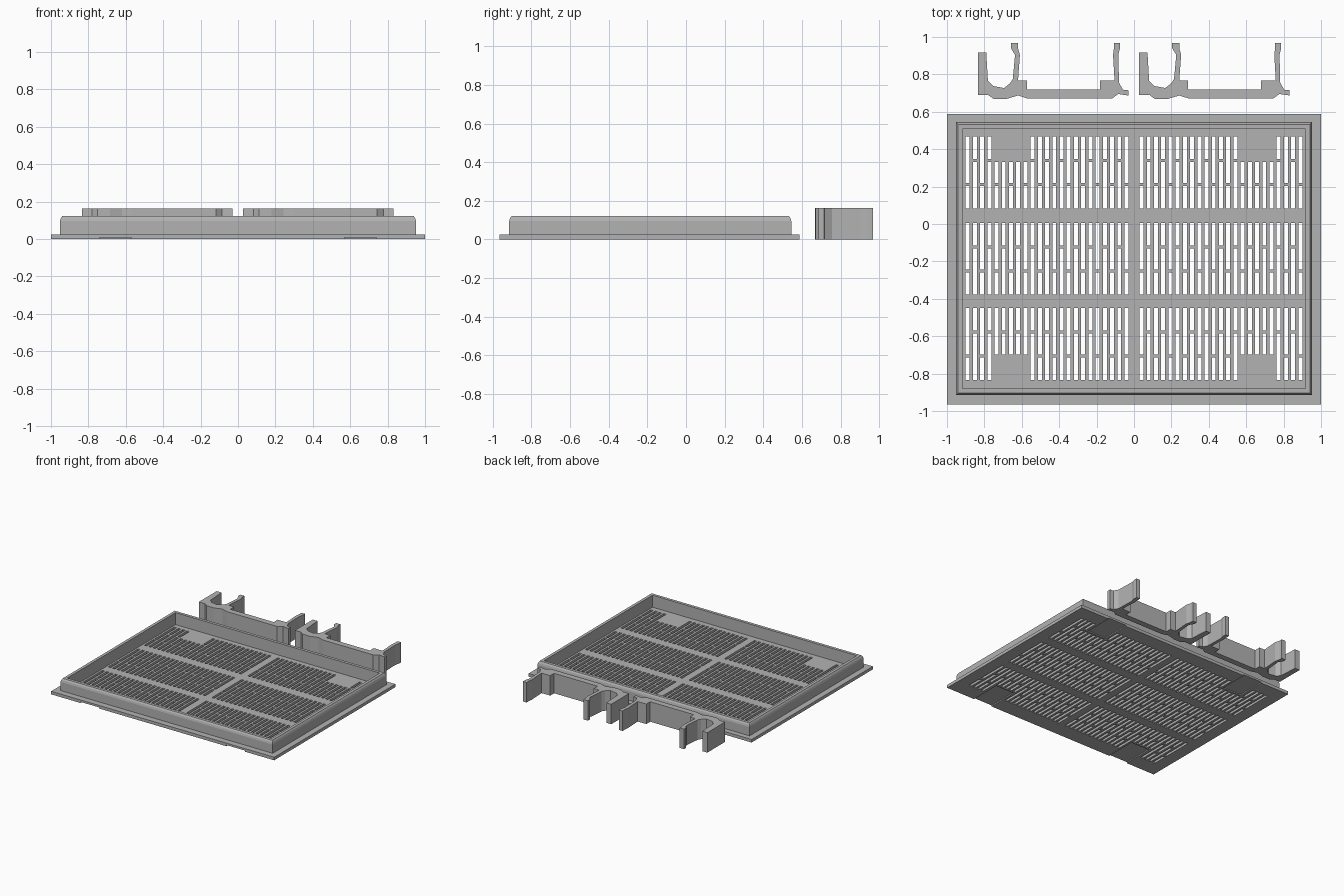
import bpy, bmesh

if "Cube" in bpy.data.objects:
    bpy.data.objects.remove(bpy.data.objects["Cube"])

grey = bpy.data.materials.new("grey plastic")
grey.diffuse_color = (0.45, 0.45, 0.45, 1)
grey.use_nodes = True
grey.node_tree.nodes["Principled BSDF"].inputs["Base Color"].default_value = grey.diffuse_color


def finish(bm, name):
    bmesh.ops.recalc_face_normals(bm, faces=bm.faces)
    me = bpy.data.meshes.new(name)
    bm.to_mesh(me)
    bm.free()
    me.materials.append(grey)
    ob = bpy.data.objects.new(name, me)
    bpy.context.collection.objects.link(ob)
    return ob


def add_box(bm, x0, x1, y0, y1, z0, z1):
    vs = bmesh.ops.create_cube(bm, size=1)["verts"]
    for v in vs:
        v.co = (x1 if v.co.x > 0 else x0, y1 if v.co.y > 0 else y0, z1 if v.co.z > 0 else z0)


# Base plate
Y0, Y1, MID = -0.965, 0.588, -0.185
bm = bmesh.new()
add_box(bm, -1, 1, Y0, Y1, 0, 0.025)
plate = finish(bm, "vent_plate")

# Cutter: three rows of slots, each column broken by a staggered bridge
PITCH, WIDTH, BAR = 0.0386, 0.021, 0.008
bm = bmesh.new()
for side in (-1, 1):
    for row, (lo, hi) in enumerate(((-0.835, -0.45), (-0.378, 0.006), (0.083, 0.468))):
        third = (hi - lo) / 3
        for i in range(23):
            a, b = lo, hi
            if 4 <= i <= 8:                       # shortened next to the clip seats
                if row == 0:
                    a = lo + third + BAR
                if row == 2:
                    b = hi - third - BAR
            x = 0.9 - i * PITCH
            xs = sorted((side * x, side * (x - WIDTH)))
            bridge = lo + third * (1 + i % 2)
            for s0, s1 in ((a, bridge - BAR), (bridge + BAR, b)):
                if s1 - s0 > 0.02:
                    add_box(bm, *xs, s0, s1, -0.1, 0.1)
    # Shallow clip seats under the plate, open at the edge
    xs = sorted((side * 0.57, side * 0.74))
    add_box(bm, *xs, Y0 - 0.1, -0.71, -0.1, 0.009)
    add_box(bm, *xs, 0.345, Y1 + 0.1, -0.1, 0.009)
cutter = finish(bm, "slot_cutter")
cutter.hide_render = True
mod = plate.modifiers.new("slots", "BOOLEAN")
mod.operation, mod.solver, mod.object = "DIFFERENCE", "EXACT", cutter
bpy.context.view_layer.objects.active = plate
bpy.ops.object.modifier_apply(modifier=mod.name)
bpy.data.objects.remove(cutter)

# Raised rim: cross-section (inset, height) swept round a rectangle
section = [(0, 0.02), (0, 0.095), (0.004, 0.11), (0.012, 0.122), (0.036, 0.122), (0.036, 0.02)]
bm = bmesh.new()
loops = []
for inset, z in section:
    hx, hy = 0.952 - inset, 0.73 - inset
    loops.append([bm.verts.new((sx * hx, MID + sy * hy, z))
                  for sx, sy in ((-1, -1), (1, -1), (1, 1), (-1, 1))])
for k, cur in enumerate(loops):
    nxt = loops[(k + 1) % len(loops)]
    for j in range(4):
        n = (j + 1) % 4
        bm.faces.new((cur[j], cur[n], nxt[n], nxt[j]))
finish(bm, "rim")

# Mounting clips: one outline extruded upward, placed twice
outline = [
    (-.834, .918), (-.79, .918), (-.781, .765), (-.754, .738), (-.695, .727), (-.663, .752),
    (-.648, .775), (-.636, .904), (-.658, .94), (-.658, .967), (-.62, .967), (-.62, .94),
    (-.61, .904), (-.62, .768), (-.572, .768), (-.572, .718), (-.182, .718), (-.182, .768),
    (-.104, .768), (-.112, .904), (-.108, .936), (-.108, .967), (-.075, .967), (-.075, .94),
    (-.084, .904), (-.08, .755), (-.059, .718), (-.03, .715), (-.03, .687), (-.085, .695),
    (-.118, .67), (-.567, .67), (-.62, .687), (-.684, .668), (-.75, .668), (-.78, .69),
    (-.834, .69)]
for name, dx in (("left_clip", 0), ("right_clip", 0.862)):
    bm = bmesh.new()
    face = bm.faces.new([bm.verts.new((x + dx, y, 0)) for x, y in outline])
    top = bmesh.ops.extrude_face_region(bm, geom=[face])["geom"]
    bmesh.ops.translate(bm, vec=(0, 0, 0.162), verts=[v for v in top if isinstance(v, bmesh.types.BMVert)])
    finish(bm, name)
